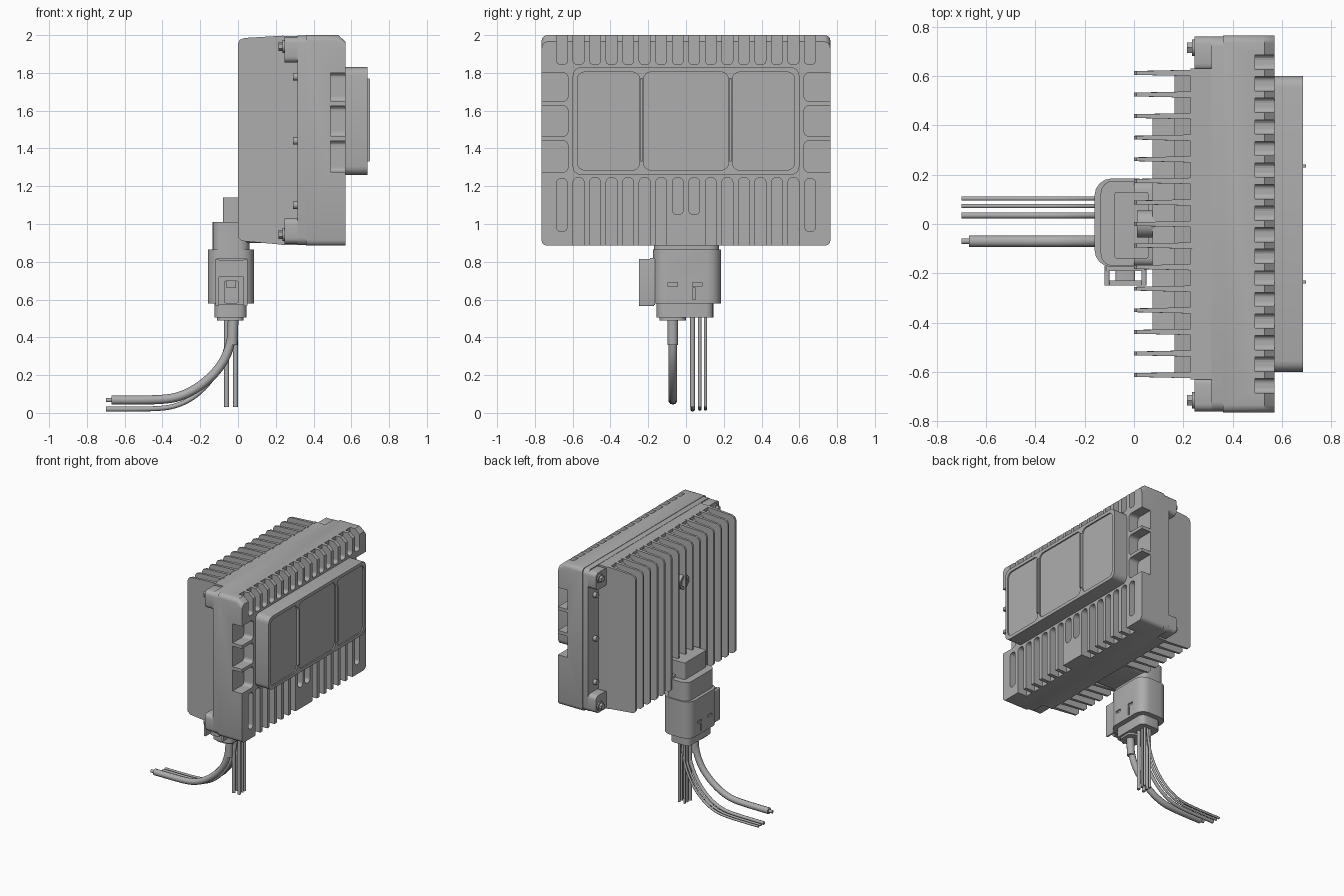
import bpy, bmesh, math
from mathutils import Vector, Matrix

if "Cube" in bpy.data.objects:
    bpy.data.objects.remove(bpy.data.objects["Cube"])

GREY = (0.42, 0.42, 0.42, 1)
metal = bpy.data.materials.new("cast grey")
metal.use_nodes = True
metal.diffuse_color = GREY
metal.node_tree.nodes["Principled BSDF"].inputs["Base Color"].default_value = GREY


def finish(bm, name, smooth=True):
    mesh = bpy.data.meshes.new(name)
    bmesh.ops.recalc_face_normals(bm, faces=bm.faces)
    bm.to_mesh(mesh)
    bm.free()
    ob = bpy.data.objects.new(name, mesh)
    bpy.context.collection.objects.link(ob)
    mesh.materials.append(metal)
    if smooth:
        bpy.ops.object.select_all(action="DESELECT")
        bpy.context.view_layer.objects.active = ob
        ob.select_set(True)
        bpy.ops.object.shade_smooth_by_angle(angle=math.radians(35))
    return ob


def add_box(bm, x, y, z, r=0, axis=0, seg=4):
    """Box between ranges, with the edges along one axis rounded."""
    size = [b - a for a, b in (x, y, z)]
    mid = [(a + b) / 2 for a, b in (x, y, z)]
    tmp = bmesh.new()
    bmesh.ops.create_cube(tmp, size=1, matrix=Matrix.Translation(mid) @ Matrix.Diagonal((*size, 1)))
    if r:
        edges = [e for e in tmp.edges
                 if abs((e.verts[0].co - e.verts[1].co).normalized()[axis]) > 0.9]
        bmesh.ops.bevel(tmp, geom=edges, offset=r, segments=seg, affect="EDGES", profile=0.5)
    mesh = bpy.data.meshes.new("tmp")
    tmp.to_mesh(mesh)
    tmp.free()
    bm.from_mesh(mesh)
    bpy.data.meshes.remove(mesh)


def box(name, x, y, z, r=0, axis=0):
    bm = bmesh.new()
    add_box(bm, x, y, z, r, axis)
    return finish(bm, name)


def add_prism(bm, profile, y0, y1):
    """Extrude an (x, z) profile along y."""
    face = bm.faces.new([bm.verts.new((x, y0, z)) for x, z in profile])
    moved = bmesh.ops.extrude_face_region(bm, geom=[face])["geom"]
    bmesh.ops.translate(bm, verts=[v for v in moved if isinstance(v, bmesh.types.BMVert)],
                        vec=(0, y1 - y0, 0))


def add_rod(bm, start, end, r, seg=16):
    a, b = Vector(start), Vector(end)
    rot = (b - a).to_track_quat("Z", "Y").to_matrix().to_4x4()
    bmesh.ops.create_cone(bm, cap_ends=True, segments=seg, radius1=r, radius2=r,
                          depth=(b - a).length, matrix=Matrix.Translation((a + b) / 2) @ rot)


def cut(ob, bm, name):
    cutter = finish(bm, name, False)
    mod = ob.modifiers.new("cut", "BOOLEAN")
    mod.operation, mod.solver, mod.object = "DIFFERENCE", "EXACT", cutter
    cutter.hide_render = True
    bpy.context.view_layer.objects.active = ob
    bpy.ops.object.modifier_apply(modifier=mod.name)
    bpy.data.objects.remove(cutter)


PITCH = 0.0875

# Front housing with grooves around its face
bm = bmesh.new()
add_prism(bm, [(0.36, 0.885), (0.57, 0.885), (0.57, 1.965), (0.53, 2), (0.36, 2)], -0.765, 0.765)
corners = [e for e in bm.edges if abs(e.verts[0].co.y - e.verts[1].co.y) < 0.01
           and abs(e.verts[0].co.z - e.verts[1].co.z) < 0.01
           or abs(e.verts[0].co.y - e.verts[1].co.y) < 0.01 and e.calc_length() < 0.1]
bmesh.ops.bevel(bm, geom=corners, offset=0.03, segments=3, affect="EDGES", profile=0.5)
housing = finish(bm, "front_housing")
bm = bmesh.new()
for k in range(-8, 8):
    y = (k + 0.5) * PITCH
    edge = (y - 0.029, y + 0.029)
    add_box(bm, (0.49, 0.7), edge, (1.845, 2.1), 0.02)
    low = 1.05 if k in (-1, 0) else 0.8
    if abs(y) < 0.62:
        add_box(bm, (0.49, 0.7), edge, (low, 1.245), 0.024)
for side in (-1, 1):
    for z in ((1.275, 1.44), (1.465, 1.625), (1.65, 1.8)):
        add_box(bm, (0.49, 0.7), sorted((side * 0.625, side * 0.9)), z, 0.025)
    add_box(bm, (0.52, 0.7), sorted((side * 0.63, side * 0.685)), (0.96, 1.24), 0.022)
cut(housing, bm, "groove_cutter")

# Raised panel with three recessed panes and ridges between them
panel = box("front_panel", (0.56, 0.685), (-0.6, 0.6), (1.26, 1.83), 0.045)
bm = bmesh.new()
for y in ((-0.575, -0.245), (-0.225, 0.225), (0.245, 0.575)):
    add_box(bm, (0.675, 0.8), y, (1.285, 1.805), 0.04)
cut(panel, bm, "pane_cutter")
for name, y in (("right", -0.235), ("left", 0.235)):
    box(name + "_pane_ridge", (0.67, 0.698), (y - 0.006, y + 0.006), (1.33, 1.77), 0.005, 1)

# Rear cover: flange, core, corner bosses and screws
box("rear_flange", (0.315, 0.36), (-0.76, 0.76), (0.888, 1.997), 0.04)
box("rear_core", (0.23, 0.33), (-0.63, 0.63), (0.89, 1.995))
bm = bmesh.new()
screws = bmesh.new()
for side in (-1, 1):
    for z0, z1, zs in ((0.895, 1.03, 0.945), (1.855, 1.99, 1.94)):
        add_box(bm, (0.245, 0.32), sorted((side * 0.62, side * 0.76)), (z0, z1), 0.03)
        add_rod(screws, (0.215, side * 0.715, zs), (0.25, side * 0.715, zs), 0.024, 6)
        add_rod(screws, (0.235, side * 0.715, zs), (0.25, side * 0.715, zs), 0.034)
    for z in (1.1, 1.44, 1.78):
        add_rod(screws, (0.29, side * 0.68, z), (0.32, side * 0.68, z), 0.02, 12)
finish(bm, "corner_bosses")
finish(screws, "cover_screws")

# Stepped cooling body between the fins
for name, x, w, z in (("outer", 0.165, 0.615, (0.91, 1.98)),
                      ("inner", 0.075, 0.44, (1.15, 1.8))):
    bm = bmesh.new()
    add_prism(bm, [(x, z[0] + 0.05), (x, z[1] - 0.05), (0.24, z[1]), (0.24, z[0])], -w, w)
    finish(bm, name + "_cooling_body")

# Cooling fins, thinner towards the tip
bm = bmesh.new()
for k in range(-7, 8):
    low = 1.02 if abs(k) < 2 else 0.91
    add_prism(bm, [(0, low + 0.02), (0.02, low), (0.24, 0.89), (0.24, 1.997),
                   (0.035, 1.985), (0.01, 1.975), (0, 1.955)], k * PITCH - 0.013, k * PITCH + 0.013)
for v in bm.verts:
    if v.co.x < 0.1:
        mid = round(v.co.y / PITCH) * PITCH
        v.co.y = mid + (v.co.y - mid) * 0.6
finish(bm, "cooling_fins", False)

# Pressure vent on the back
bm = bmesh.new()
add_rod(bm, (0.012, 0, 1.7), (0.2, 0, 1.7), 0.055, 24)
vent = finish(bm, "pressure_vent")
bm = bmesh.new()
add_rod(bm, (-0.1, 0, 1.7), (0.05, 0, 1.7), 0.035, 24)
cut(vent, bm, "vent_cutter")

# Connector stack below the housing
box("connector_cap", (-0.08, 0.06), (-0.14, 0.13), (0.95, 1.14), 0.012, 2)
box("connector_neck", (-0.135, 0.06), (-0.17, 0.175), (0.83, 1.01), 0.05, 2)
box("connector_socket", (0.0, 0.24), (-0.17, 0.17), (0.9, 1.03), 0.03, 0)
body = box("connector_body", (-0.16, 0.085), (-0.175, 0.185), (0.58, 0.865), 0.07, 2)
bm = bmesh.new()
for x in ((-0.2, -0.15), (0.075, 0.12)):
    for y in (-0.07, 0.06):
        add_box(bm, x, (y - 0.025, y + 0.025), (0.67, 0.69))
    add_box(bm, x, (0.035, 0.05), (0.6, 0.7 - 0.04))
cut(body, bm, "slot_cutter")
box("cable_collar", (-0.125, 0.045), (-0.155, 0.145), (0.505, 0.6), 0.04, 2)
box("cable_seal", (-0.11, 0.03), (-0.14, 0.0), (0.49, 0.52), 0.04, 2)

# Latch on the connector's right end
box("latch_back", (-0.115, 0.05), (-0.19, -0.165), (0.57, 0.82), 0.01, 1)
for x0, name in ((-0.12, "rear"), (0.03, "front")):
    box("latch_%s_wall" % name, (x0, x0 + 0.02), (-0.25, -0.17), (0.565, 0.815), 0.006, 1)
box("latch_bridge", (-0.115, 0.045), (-0.25, -0.23), (0.72, 0.81))
box("latch_tab", (-0.075, 0.005), (-0.235, -0.18), (0.58, 0.7), 0.012, 1)
box("latch_pad", (-0.06, -0.01), (-0.248, -0.23), (0.66, 0.7))


# Cables
def cable(name, points, r):
    curve = bpy.data.curves.new(name, "CURVE")
    curve.dimensions, curve.bevel_depth = "3D", r
    curve.bevel_resolution, curve.resolution_u, curve.use_fill_caps = 3, 10, True
    spline = curve.splines.new("NURBS")
    spline.points.add(len(points) - 1)
    for p, co in zip(spline.points, points):
        p.co = (*co, 1)
    spline.use_endpoint_u, spline.order_u = True, 4
    ob = bpy.data.objects.new(name, curve)
    bpy.context.collection.objects.link(ob)
    curve.materials.append(metal)


def bend(y, x, low, end):
    return [(x, y, 0.52), (x, y, 0.44), (x - 0.02, y, 0.3), (x - 0.13, y, low + 0.1),
            (x - 0.29, y, low), (x - 0.42, y, low), (end, y, low)]


cable("thick_cable", bend(-0.07, -0.025, 0.068, -0.67), 0.024)
cable("thick_cable_core", [(x, -0.07, 0.068) for x in (-0.6, -0.64, -0.67, -0.7)], 0.012)
bm = bmesh.new()
add_rod(bm, (-0.03, -0.07, 0.36), (-0.025, -0.07, 0.52), 0.028)
for i, y in enumerate((0.035, 0.073, 0.103)):
    r = 0.013 if i == 0 else 0.009
    cable("thin_cable_%d" % (i + 1), bend(y, -0.04, 0.02, -0.7), r)
    for x in (-0.06, -0.013):
        add_rod(bm, (x, y, 0.03), (x, y, 0.52), r, 12)
finish(bm, "straight_leads")
